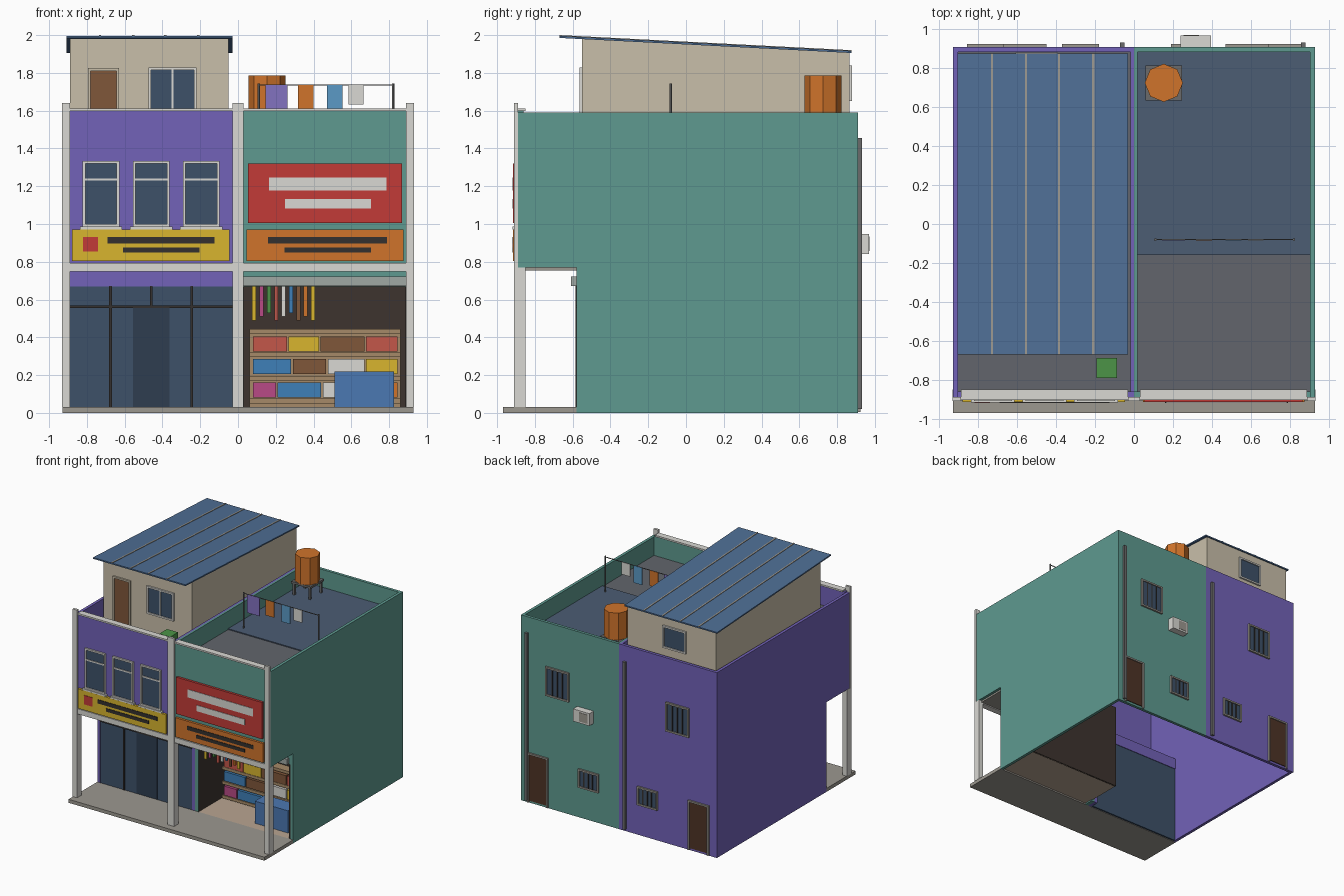
import bpy, bmesh, math
from mathutils import Vector

if "Cube" in bpy.data.objects:
    bpy.data.objects.remove(bpy.data.objects["Cube"])

COL = dict(purple="7262B8", teal="5E9A90", white="DAD9D4", grey="9C9890", deck="62656C", slate="4C5D74",
           cream="C9BFAA", glass="3D5169", darkglass="2E3D50", dark="33302E", brown="80573A", door="4E3326",
           yellow="D8B52F", orange="D0742B", red="C23B37", roof="4F6F96", interior="3D342F", floor="B9A592",
           tan="A68A68", blue="3F80B8", counter="4B78B2", magenta="B84A86", green="4C9447", pipe="6B6B6B",
           shutter="A0A8A4", coral="C4574A", sky="5B9AC6", lilac="8272C0")
MATS = {}


def mat(key):
    if key not in MATS:
        m = bpy.data.materials.new(key)
        rgb = [int(COL[key][i:i + 2], 16) / 255 for i in (0, 2, 4)]
        m.diffuse_color = [((c + 0.055) / 1.055) ** 2.4 if c > 0.04 else c / 12.92 for c in rgb] + [1]
        m.use_nodes = True
        m.node_tree.nodes["Principled BSDF"].inputs["Base Color"].default_value = m.diffuse_color
        MATS[key] = m
    return MATS[key]


def finish(name, bm, color):
    bmesh.ops.recalc_face_normals(bm, faces=bm.faces)
    me = bpy.data.meshes.new(name)
    bm.to_mesh(me)
    bm.free()
    ob = bpy.data.objects.new(name, me)
    bpy.context.collection.objects.link(ob)
    me.materials.append(mat(color))
    return ob


def box(name, x0, x1, y0, y1, z0, z1, color):
    bm = bmesh.new()
    bmesh.ops.create_cube(bm, size=1)
    for v in bm.verts:
        v.co = Vector(((x0 + x1) / 2 + v.co.x * (x1 - x0), (y0 + y1) / 2 + v.co.y * (y1 - y0),
                       (z0 + z1) / 2 + v.co.z * (z1 - z0)))
    return finish(name, bm, color)


def side_profile(name, yz, x0, x1, color):
    """Extrude a y-z outline along x."""
    bm = bmesh.new()
    f = bm.faces.new([bm.verts.new((x0, y, z)) for y, z in yz])
    r = bmesh.ops.extrude_face_region(bm, geom=[f])
    bmesh.ops.translate(bm, vec=(x1 - x0, 0, 0), verts=[g for g in r["geom"] if isinstance(g, bmesh.types.BMVert)])
    return finish(name, bm, color)


def cyl(name, x, y, z0, z1, r, n, color, turn=0):
    bm = bmesh.new()
    bmesh.ops.create_cone(bm, cap_ends=True, segments=n, radius1=r, radius2=r, depth=z1 - z0)
    for v in bm.verts:
        c, s = math.cos(turn), math.sin(turn)
        v.co = Vector((x + v.co.x * c - v.co.y * s, y + v.co.x * s + v.co.y * c, v.co.z + (z0 + z1) / 2))
    return finish(name, bm, color)


def window(name, x0, x1, z0, z1, y, d, bars=(), transom=None, frame="white", pane="glass", t=0.014, bar="white"):
    """Framed opening on a wall at y; d is -1 for front walls, 1 for back walls."""
    def part(n, a, b, out, c, e, color):
        ya, yb = sorted((y - d * 0.005, y + d * out))
        box(name + n, a, b, ya, yb, c, e, color)
    part("_pane", x0 + t, x1 - t, 0.006, z0 + t, z1 - t, pane)
    part("_frame_left", x0, x0 + t, 0.015, z0, z1, frame)
    part("_frame_right", x1 - t, x1, 0.015, z0, z1, frame)
    part("_frame_top", x0 + t, x1 - t, 0.015, z1 - t, z1, frame)
    if pane not in ("door", "brown"):
        part("_frame_bottom", x0 + t, x1 - t, 0.015, z0, z0 + t, frame)
    for b in bars:
        part("_bar", b - 0.005, b + 0.005, 0.012, z0 + t, z1 - t, bar)
    if transom:
        part("_transom", x0 + t, x1 - t, 0.012, transom - 0.006, transom + 0.006, frame)


# Pavement slab, side walls with arcade openings, back walls, upper front walls
box("pavement", -0.93, 0.93, -0.97, -0.58, 0, 0.03, "grey")
L = [(-0.58, 0), (0.91, 0), (0.91, 1.59), (-0.895, 1.59), (-0.895, 0.77), (-0.58, 0.77)]
D = 1.43
for side, color, nm in ((-1, "purple", "left"), (1, "teal", "right")):
    a, b = sorted((side * 0.93, side * 0.905))
    side_profile(nm + "_side_wall", L, a, b, color)
    a, b = sorted((0, side * 0.906))
    box(nm + "_back_wall", a, b, 0.885, 0.91, 0, 1.59, color)
    box(nm + "_upper_front_wall", a, b, -0.895, -0.86, 0.77, 1.6, color)
    box(nm + "_roof_deck", a, b, -0.862, 0.887, D - 0.03, D, "deck")
    box(nm + "_arcade_soffit", a, b, -0.87, -0.57, 0.755, 0.77, "grey")
    a, b = sorted((0, side * 0.018))
    box(nm + "_middle_parapet", a, b, -0.86, 0.886, D, 1.588, color)
    a, b = sorted((0, side * 0.03))
    box(nm + "_party_wall_end", a, b, -0.58, -0.5, 0, 0.76, color)
    a, b = sorted((side * 0.03, side * 0.89))
    box(nm + "_front_coping", a, b, -0.905, -0.85, 1.598, 1.612, "white")
    a, b = sorted((side * 0.02, side * 0.906))
    box(nm + "_shop_header", a, b, -0.58, -0.555, 0.67, 0.765, color)
box("right_deck_back", 0.018, 0.905, -0.16, 0.886, D, D + 0.008, "slate")

# Columns and beam
for x0, x1 in ((-0.932, -0.89), (-0.03, 0.03), (0.89, 0.932)):
    box("arcade_column", x0, x1, -0.91, -0.85, 0.03, 0.77, "white")
    box("upper_pilaster", x0, x1, -0.91, -0.89, 0.77, 1.64, "white")
box("front_beam", -0.925, 0.925, -0.906, -0.852, 0.748, 0.793, "white")

# Left upper windows with sills
for x in (-0.725, -0.46, -0.195):
    window("front_window", x - 0.097, x + 0.097, 0.985, 1.333, -0.895, -1, transom=1.235)
    box("front_window_sill", x - 0.112, x + 0.112, -0.918, -0.893, 0.972, 0.986, "white")

# Sign boards with plain bars
for nm, x0, x1, z0, z1, color, bars in (
        ("yellow_board", -0.88, -0.045, 0.803, 0.97, "yellow",
         ((-0.82, -0.74, 0.855, 0.932, "red"), (-0.69, -0.125, 0.897, 0.93, "dark"), (-0.61, -0.205, 0.848, 0.876, "dark"))),
        ("orange_board", 0.045, 0.877, 0.805, 0.97, "orange",
         ((0.16, 0.79, 0.897, 0.93, "dark"), (0.245, 0.705, 0.848, 0.876, "dark"))),
        ("red_board", 0.053, 0.867, 1.005, 1.32, "red",
         ((0.165, 0.785, 1.178, 1.246, "white"), (0.25, 0.705, 1.082, 1.133, "white")))):
    box(nm, x0, x1, -0.915, -0.893, z0, z1, color)
    for a, b, c, e, k in bars:
        box(nm + "_bar", a, b, -0.919, -0.913, c, e, k)

# Left glass shopfront
box("shopfront_glass", -0.906, -0.03, -0.575, -0.56, 0.0, 0.672, "glass")
box("shopfront_door", -0.557, -0.362, -0.58, -0.573, 0.03, 0.556, "darkglass")
box("shopfront_transom", -0.906, -0.03, -0.585, -0.573, 0.556, 0.568, "dark")
for x, z in ((-0.675, 0.03), (-0.46, 0.566), (-0.245, 0.03)):
    box("shopfront_mullion", x - 0.007, x + 0.007, -0.586, -0.572, z, 0.672, "dark")

# Right open shop interior
box("shop_floor", 0.02, 0.905, -0.58, -0.21, 0.012, 0.03, "floor")
box("shop_back", 0.02, 0.905, -0.22, -0.205, 0.012, 0.75, "interior")
box("shop_left_lining", 0.02, 0.032, -0.578, -0.22, 0.03, 0.75, "interior")
box("shop_right_lining", 0.888, 0.905, -0.578, -0.22, 0.03, 0.75, "interior")
box("shop_ceiling", 0.02, 0.905, -0.556, -0.22, 0.74, 0.752, "interior")
box("shutter_box", 0.03, 0.89, -0.61, -0.575, 0.672, 0.722, "shutter")
box("shelf_back", 0.06, 0.86, -0.236, -0.218, 0.03, 0.445, "tan")
for z in (0.05, 0.17, 0.295, 0.42):
    box("shelf_board", 0.06, 0.86, -0.30, -0.23, z, z + 0.025, "tan")
rows = ((0.325, 0.405, ((0.08, 0.26, "coral"), (0.268, 0.43, "yellow"), (0.438, 0.67, "brown"), (0.678, 0.845, "coral"))),
        (0.205, 0.285, ((0.08, 0.28, "blue"), (0.29, 0.467, "brown"), (0.476, 0.67, "white"), (0.678, 0.845, "yellow"))),
        (0.082, 0.16, ((0.08, 0.2, "magenta"), (0.21, 0.44, "blue"), (0.45, 0.64, "white"), (0.65, 0.845, "orange"))))
for z0, z1, goods in rows:
    for a, b, k in goods:
        box("shelf_goods", a, b, -0.305, -0.235, z0, z1, k)
box("shop_counter", 0.51, 0.825, -0.5, -0.36, 0.03, 0.22, "counter")
for i, k in enumerate(("yellow", "magenta", "green", "coral", "white", "blue", "brown", "orange", "yellow")):
    x = 0.075 + i * 0.039
    box("hanging_pack", x, x + 0.021, -0.565, -0.55, (0.49, 0.51, 0.53)[i % 3] if i < 8 else 0.49, 0.672, k)

# Rooftop house with mono-pitch metal roof
def roof_z(y):
    return 1.985 - (y + 0.67) * 0.0516
side_profile("roof_house", [(-0.55, D), (0.865, D), (0.865, roof_z(0.865)), (-0.55, roof_z(-0.55))], -0.89, -0.05, "cream")
side_profile("metal_roof", [(-0.67, roof_z(-0.67)), (0.875, roof_z(0.875)), (0.875, roof_z(0.875) + 0.011),
                            (-0.67, roof_z(-0.67) + 0.011)], -0.908, -0.03, "roof")
for x in (-0.73, -0.555, -0.385, -0.21):
    side_profile("roof_seam", [(-0.67, roof_z(-0.67) + 0.01), (0.875, roof_z(0.875) + 0.01),
                               (0.875, roof_z(0.875) + 0.015), (-0.67, roof_z(-0.67) + 0.015)], x - 0.006, x + 0.006, "grey")
window("house_door", -0.795, -0.63, D, 1.825, -0.55, -1, pane="brown", frame="cream")
window("house_window", -0.475, -0.22, 1.59, 1.828, -0.55, -1, bars=(-0.347,))
window("house_back_window", -0.61, -0.39, 1.65, 1.84, 0.865, 1)

# Back facade: windows with bars, doors, drainpipes
for x in (-0.56, 0.58):
    window("back_upper_window", x - 0.11, x + 0.11, 0.965, 1.215, 0.91, 1, bars=[x + i * 0.048 for i in (-1, 0, 1)],
           bar="dark", frame="grey")
for x in (-0.275, 0.285):
    window("back_lower_window", x - 0.095, x + 0.095, 0.26, 0.42, 0.91, 1, bars=[x + i * 0.04 for i in (-1, 0, 1)],
           bar="dark", frame="grey")
for x in (-0.76, 0.765):
    window("back_door", x - 0.098, x + 0.098, 0.005, 0.43, 0.91, 1, pane="door", frame="grey")
for x in (-0.06, 0.87):
    box("drainpipe", x - 0.012, x + 0.012, 0.908, 0.932, 0.02, 1.455, "pipe")

# Outdoor air unit
box("air_unit", 0.24, 0.395, 0.908, 0.968, 0.842, 0.948, "white")
box("air_unit_grille", 0.255, 0.335, 0.966, 0.971, 0.857, 0.933, "grey")

# Water tank on a stand
for sx in (-1, 1):
    for sy in (-1, 1):
        x, y = 0.153 + sx * 0.075, 0.725 + sy * 0.075
        box("tank_stand_leg", x - 0.009, x + 0.009, y - 0.009, y + 0.009, D, 1.54, "pipe")
box("tank_stand_top", 0.06, 0.246, 0.635, 0.815, 1.535, 1.553, "pipe")
cyl("water_tank", 0.153, 0.725, 1.553, 1.785, 0.098, 8, "orange")

# Washing line
for x in (0.11, 0.822):
    cyl("line_pole", x, -0.08, D, 1.745, 0.007, 6, "pipe")
box("washing_line", 0.11, 0.822, -0.0825, -0.0775, 1.734, 1.739, "pipe")
for a, b, z, k in ((0.145, 0.262, 1.58, "lilac"), (0.318, 0.4, 1.605, "orange"),
                   (0.47, 0.553, 1.59, "sky"), (0.585, 0.665, 1.632, "white")):
    box("laundry", a, b, -0.084, -0.076, z, 1.737, k)

# Planter on the left deck
box("planter", -0.19, -0.09, -0.79, -0.69, D, 1.53, "brown")
box("planter_leaves", -0.192, -0.088, -0.792, -0.688, 1.52, 1.58, "green")
